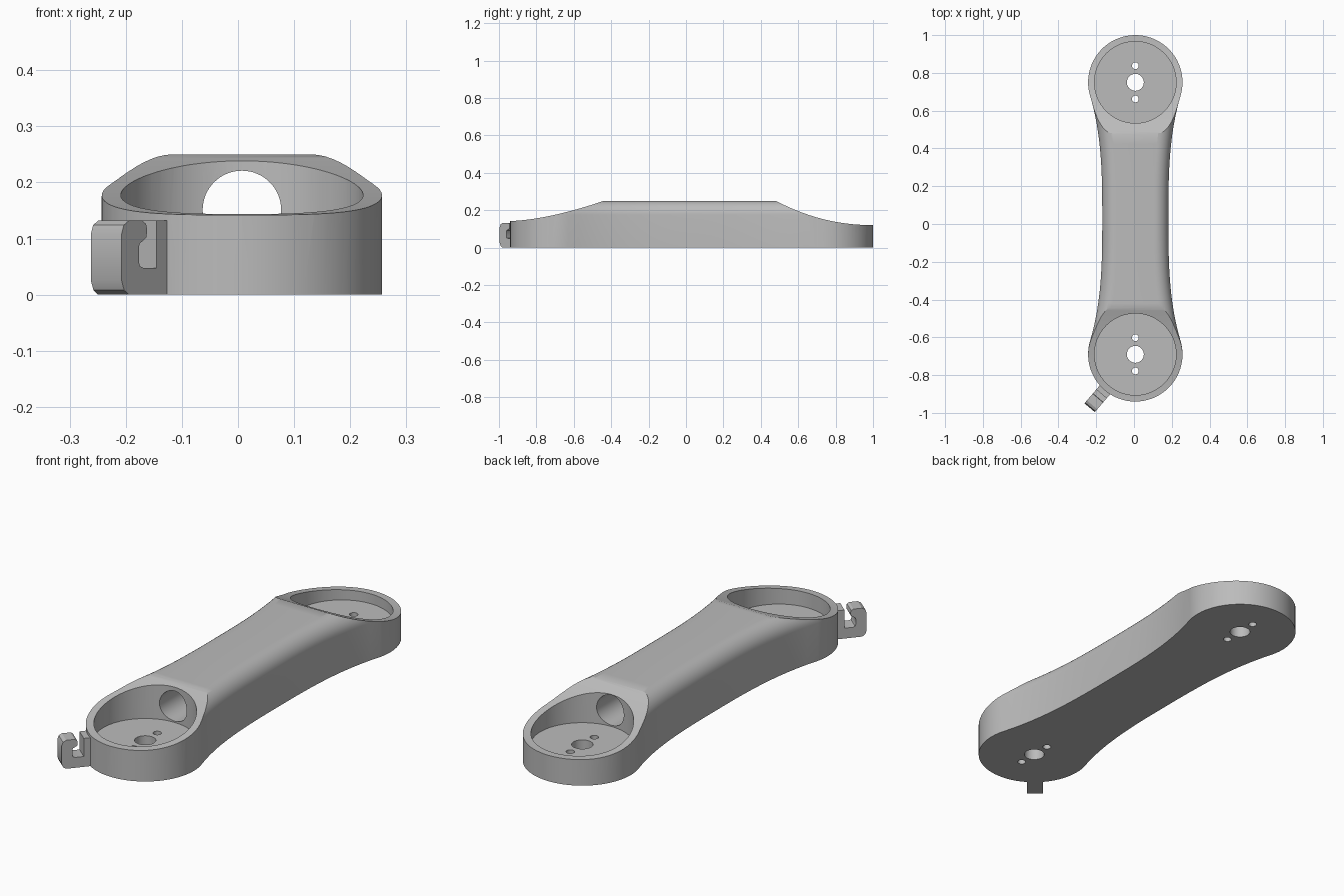
import bpy, bmesh, math
from mathutils import Matrix, Vector

if "Cube" in bpy.data.objects:
    bpy.data.objects.remove(bpy.data.objects["Cube"], do_unlink=True)

CX = 0.007                     # centre line of the arm
FRONT, BACK = -0.69, 0.75      # centres of the two round ends
MID, HALF = (FRONT + BACK) / 2, (BACK - FRONT) / 2
R_END, HEIGHT, FILLET = 0.25, 0.25, 0.075

grey = bpy.data.materials.new("plain_grey")
grey.use_nodes = True
grey.diffuse_color = (0.5, 0.5, 0.5, 1)
grey.node_tree.nodes["Principled BSDF"].inputs["Base Color"].default_value = grey.diffuse_color


def make_object(name, bm):
    bmesh.ops.recalc_face_normals(bm, faces=bm.faces)
    mesh = bpy.data.meshes.new(name)
    bm.to_mesh(mesh)
    bm.free()
    obj = bpy.data.objects.new(name, mesh)
    bpy.context.collection.objects.link(obj)
    mesh.materials.append(grey)
    return obj


def loft(name, rings):
    """Closed solid through matching rings of points."""
    bm = bmesh.new()
    loops = [[bm.verts.new(p) for p in ring] for ring in rings]
    n = len(loops[0])
    for a, b in zip(loops, loops[1:]):
        for i in range(n):
            j = (i + 1) % n
            bm.faces.new((a[i], a[j], b[j], b[i]))
    bm.faces.new(loops[0])
    bm.faces.new(loops[-1])
    return make_object(name, bm)


def cylinder(name, radius, start, end, segments=64):
    start, end = Vector(start), Vector(end)
    axis = end - start
    turn = axis.to_track_quat('Z', 'Y').to_matrix().to_4x4()
    bm = bmesh.new()
    bmesh.ops.create_cone(bm, cap_ends=True, segments=segments, radius1=radius,
                          radius2=radius, depth=axis.length,
                          matrix=Matrix.Translation((start + end) / 2) @ turn)
    return make_object(name, bm)


def cut(target, cutter):
    mod = target.modifiers.new("cut", 'BOOLEAN')
    mod.operation, mod.solver, mod.object = 'DIFFERENCE', 'EXACT', cutter
    graph = bpy.context.evaluated_depsgraph_get()
    mesh = bpy.data.meshes.new_from_object(target.evaluated_get(graph))
    target.modifiers.clear()
    target.data = mesh
    bpy.data.objects.remove(cutter, do_unlink=True)


def smooth(obj):
    bpy.ops.object.select_all(action='DESELECT')
    obj.select_set(True)
    bpy.context.view_layer.objects.active = obj
    bpy.ops.object.shade_smooth_by_angle(angle=math.radians(28))


# Plan outline: waisted side plus round end, then the same turned half a turn
JOIN = 0.66
half = []
for i in range(24):
    s = -JOIN + 2 * JOIN * i / 24
    half.append(Vector((0.175 + 0.2355 * abs(s) ** 3, s)))
a0 = math.atan2(JOIN - HALF, 0.2427)
for i in range(40):
    a = a0 + (math.pi - 2 * a0) * i / 40
    half.append(Vector((R_END * math.cos(a), HALF + R_END * math.sin(a))))
outline = half + [-p for p in half]


def inset_ring(distance, z):
    ring = []
    for i, p in enumerate(outline):
        t = (outline[(i + 1) % len(outline)] - outline[i - 1]).normalized()
        q = p + Vector((-t.y, t.x)) * distance
        ring.append((CX + q.x, MID + q.y, z))
    return ring


# Arm body with rounded top edges
rings = [inset_ring(0, 0)]
for k in range(11):
    a = math.pi / 2 * k / 10
    rings.append(inset_ring(FILLET * (1 - math.cos(a)),
                            HEIGHT - FILLET * (1 - math.sin(a))))
body = loft("arm_body", rings)

# Concave slopes down to each end: start y, end y, end height, curve power
for y0, y1, low, power in ((0.48, 1.0, 0.12, 2.1), (-0.44, -0.94, 0.142, 1.6)):
    curve = []
    for i in range(-1, 31):
        u = i / 28
        curve.append((y0 + (y1 - y0) * u,
                      low + (HEIGHT - low) * max(0, 1 - u) ** power))
    curve += [(curve[-1][0], 0.4), (curve[0][0], 0.4)]
    cut(body, loft("slope_cutter", [[(x, y, z) for y, z in curve] for x in (-0.4, 0.4)]))

# Round pockets with a centre hole and two small holes each
for y in (FRONT, BACK):
    cut(body, cylinder("pocket_cutter", 0.216, (CX, y, 0.075), (CX, y, 0.5), 96))
    for offset, radius in ((0, 0.045), (0.088, 0.018), (-0.088, 0.018)):
        cut(body, cylinder("hole_cutter", radius, (CX, y + offset, -0.1),
                           (CX, y + offset, 0.1), 32))

# Tunnel joining the two pockets
cut(body, cylinder("tunnel_cutter", 0.07, (CX, FRONT, 0.151), (CX, BACK, 0.151)))
smooth(body)

# Side hook: profile of radial distance and height
profile = [(0.235, 0), (0.352, 0), (0.365, 0.008), (0.372, 0.025), (0.372, 0.108),
           (0.366, 0.124), (0.352, 0.132), (0.315, 0.132), (0.305, 0.126),
           (0.302, 0.116), (0.304, 0.102), (0.313, 0.096), (0.322, 0.092),
           (0.325, 0.084), (0.325, 0.06), (0.322, 0.051), (0.313, 0.048),
           (0.276, 0.048), (0.276, 0.132), (0.235, 0.132)]
out = Vector((-0.65, -0.76, 0)).normalized()
side = Vector((-out.y, out.x, 0))
base = Vector((CX, FRONT, 0))
hook = loft("cable_hook", [[base + out * t + side * w + Vector((0, 0, z))
                            for t, z in profile] for w in (-0.036, 0.036)])
smooth(hook)
